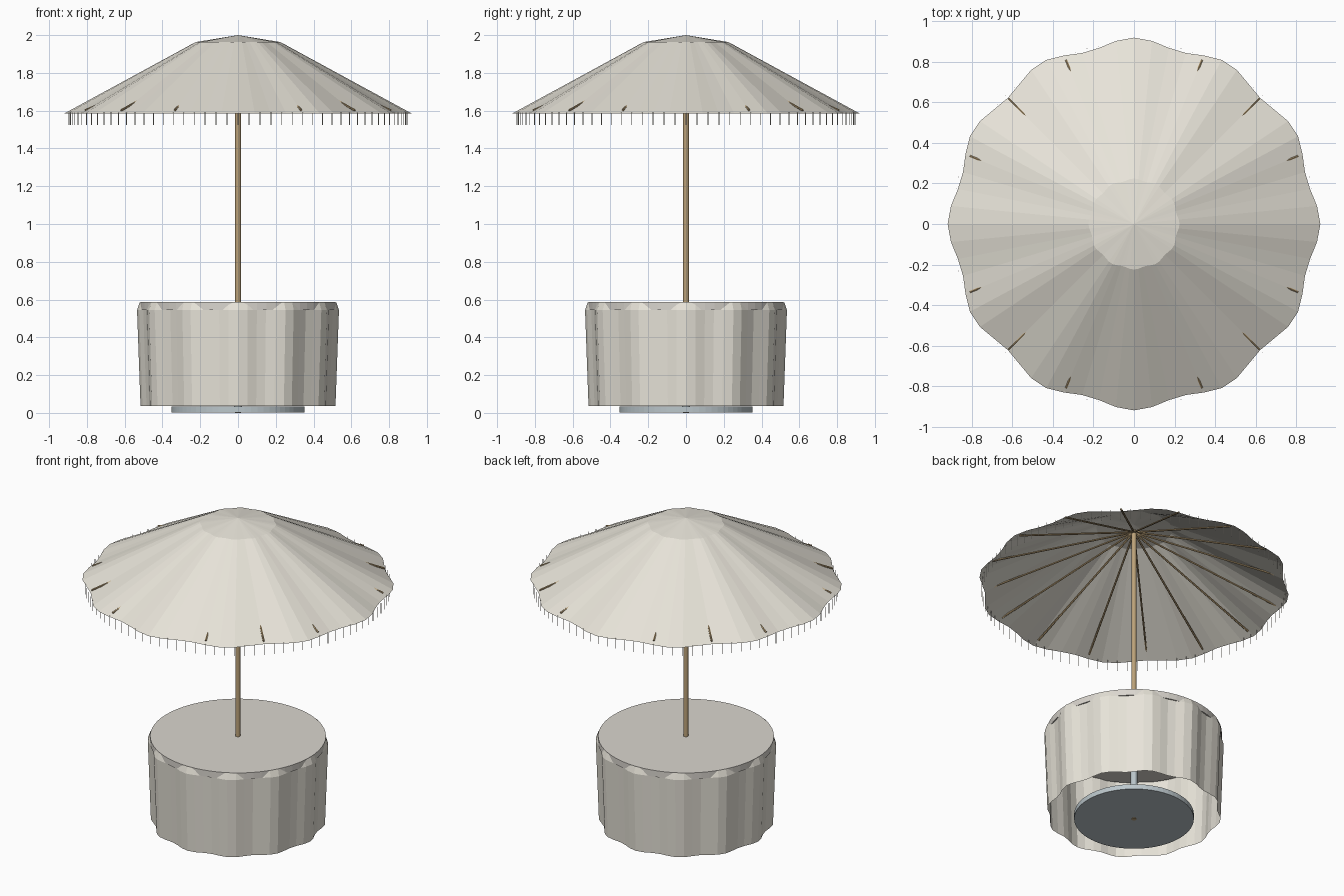
import bpy, bmesh
from math import cos, sin, pi
from mathutils import Vector

if "Cube" in bpy.data.objects:
    bpy.data.objects.remove(bpy.data.objects["Cube"])


def material(name, rgb):
    m = bpy.data.materials.new(name)
    m.diffuse_color = (*rgb, 1)
    m.use_nodes = True
    m.node_tree.nodes["Principled BSDF"].inputs["Base Color"].default_value = m.diffuse_color
    return m


CLOTH = material("cream_cloth", (0.80, 0.77, 0.69))
WOOD = material("wood", (0.50, 0.36, 0.19))
STEEL = material("steel", (0.50, 0.57, 0.60))
TOP = material("table_board", (0.70, 0.67, 0.62))
SEG = 64


def finish(name, bm, mat, fix=True):
    if fix:
        bmesh.ops.recalc_face_normals(bm, faces=bm.faces)
    me = bpy.data.meshes.new(name)
    bm.to_mesh(me)
    bm.free()
    ob = bpy.data.objects.new(name, me)
    bpy.context.collection.objects.link(ob)
    me.materials.append(mat)
    return ob


def draped(name, profile, wave, mat):
    """Revolve (radius, z) points, rippling the radius into 12 folds."""
    bm = bmesh.new()
    rings = []
    for r, z in profile:
        if r == 0:
            rings.append([bm.verts.new((0, 0, z))] * SEG)
            continue
        ring = []
        for i in range(SEG):
            a = 2 * pi * i / SEG
            k = r * (1 + wave * cos(12 * a))
            ring.append(bm.verts.new((k * cos(a), k * sin(a), z)))
        rings.append(ring)
    for lo, hi in zip(rings, rings[1:]):
        for i in range(SEG):
            j = (i + 1) % SEG
            quad = [lo[i], lo[j], hi[j], hi[i]]
            bm.faces.new(list(dict.fromkeys(quad)))
    return finish(name, bm, mat, fix=False)


def rod(bm, a, b, r, sides):
    a, b = Vector(a), Vector(b)
    res = bmesh.ops.create_cone(bm, cap_ends=True, segments=sides, radius1=r,
                                radius2=r, depth=(b - a).length)
    q = (b - a).to_track_quat('Z', 'Y')
    for v in res["verts"]:
        v.co = q @ v.co + (a + b) / 2


def cylinder(name, z0, z1, r, sides, mat):
    bm = bmesh.new()
    rod(bm, (0, 0, z0), (0, 0, z1), r, sides)
    return finish(name, bm, mat)


# Parasol canopy with rippled rim
draped("canopy", [(0.9, 1.585), (0.22, 1.963), (0, 2.0)], 0.022, CLOTH)

# Ribs under the canopy
bm = bmesh.new()
for i in range(16):
    a = 2 * pi * i / 16
    rod(bm, (0, 0, 1.95), (0.875 * cos(a), 0.875 * sin(a), 1.602), 0.006, 6)
finish("canopy_ribs", bm, WOOD)

# Hanging fringe
bm = bmesh.new()
for i in range(96):
    a = 2 * pi * i / 96
    x, y = 0.895 * cos(a), 0.895 * sin(a)
    rod(bm, (x, y, 1.523), (x, y, 1.59), 0.002, 4)
finish("canopy_fringe", bm, CLOTH)

# Pole, sleeve and base plate
cylinder("pole", 0, 1.96, 0.015, 12, WOOD)
cylinder("pole_sleeve", 0.03, 0.36, 0.02, 16, STEEL)
cylinder("base_plate", 0.003, 0.035, 0.352, 64, STEEL)

# Table top and its cloth skirt
cylinder("table_top", 0.545, 0.586, 0.517, 64, TOP)
draped("table_skirt", [(0.503, 0.037), (0.521, 0.545), (0.508, 0.584)],
       0.026, CLOTH)
